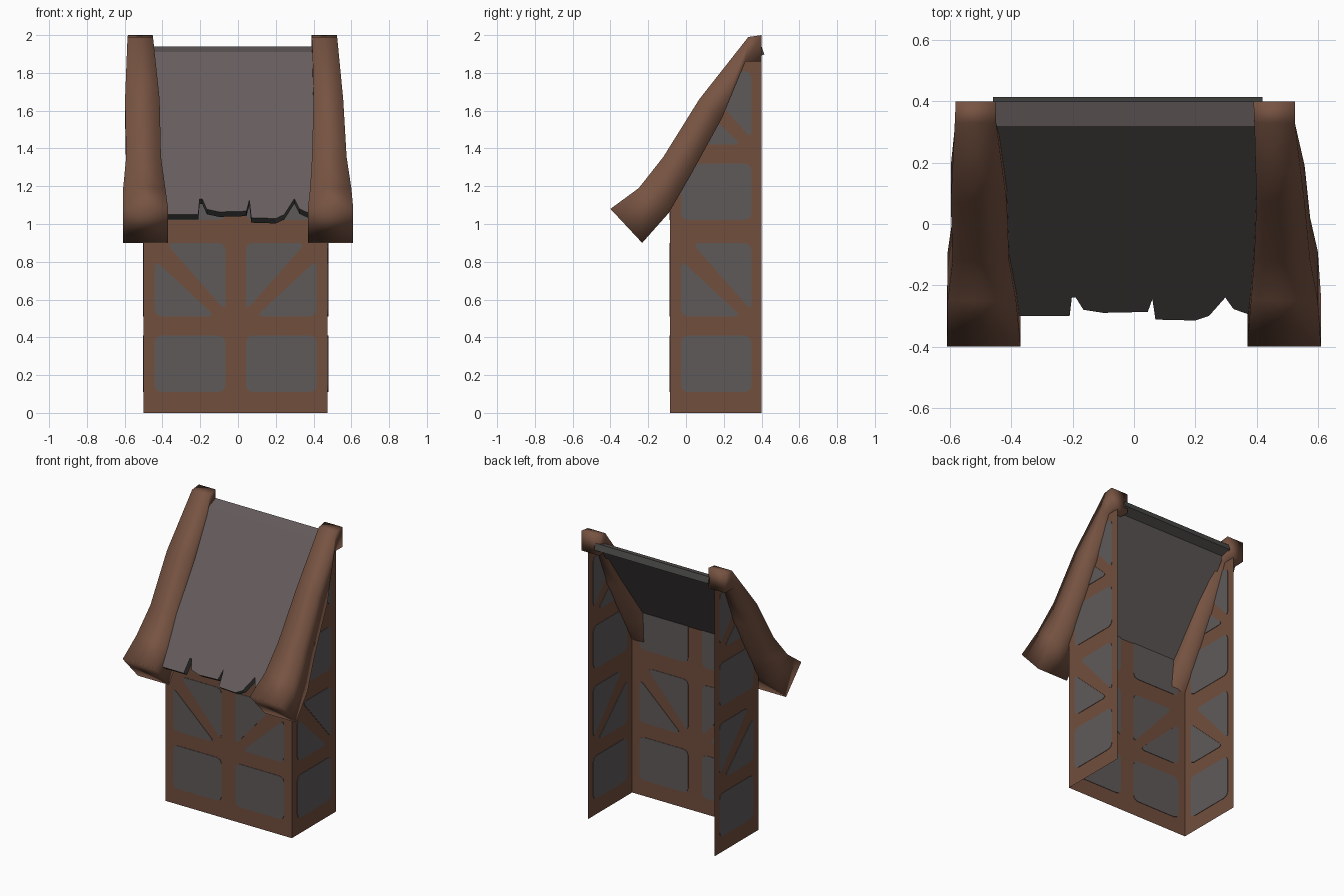
import bpy, bmesh
from mathutils import Vector

if "Cube" in bpy.data.objects:
    bpy.data.objects.remove(bpy.data.objects["Cube"])

X0, X1, YF, YB = -0.50, 0.475, -0.085, 0.40   # wall planes
SLOPE = 1.39                                  # roof pitch


def material(name, rgb):
    m = bpy.data.materials.new(name)
    m.diffuse_color = (*rgb, 1)
    m.use_nodes = True
    m.node_tree.nodes["Principled BSDF"].inputs["Base Color"].default_value = m.diffuse_color
    return m


TIMBER = material("timber_brown", (0.165, 0.077, 0.047))
PLASTER = material("plaster_grey", (0.116, 0.102, 0.101))
SLATE = material("roof_grey", (0.133, 0.110, 0.110))
EDGE = material("roof_edge_dark", (0.065, 0.068, 0.062))
BEAM = material("beam_brown", (0.185, 0.088, 0.055))


def finish(name, bm, *mats):
    me = bpy.data.meshes.new(name)
    bm.to_mesh(me)
    bm.free()
    ob = bpy.data.objects.new(name, me)
    bpy.context.collection.objects.link(ob)
    for m in mats:
        me.materials.append(m)
    return ob


def solidify(ob, thickness, offset):
    mod = ob.modifiers.new("thickness", "SOLIDIFY")
    mod.thickness, mod.offset = thickness, offset
    return mod


def add_face(bm, pts):
    return bm.faces.new([bm.verts.new(p) for p in pts])


def under_roof(y):
    return 1.02 + SLOPE * (y + 0.3)


# Walls: thin sheets, open at the back
bm = bmesh.new()
add_face(bm, [(X0, YF, 0), (X1, YF, 0), (X1, YF, under_roof(YF)), (X0, YF, under_roof(YF))])
finish("front_wall", bm, TIMBER)
for side, x in (("left", X0), ("right", X1)):
    bm = bmesh.new()
    pts = [(x, YF, 0), (x, YB, 0), (x, YB, 1.88), (x, 0.31, 1.86), (x, YF, under_roof(YF))]
    add_face(bm, pts if x > 0 else pts[::-1])
    finish(side + "_wall", bm, TIMBER)

# Plaster panels between the timbers: one repeating tile (u across, z up)
TILE = [
    [(.12, .11), (.89, .11), (.89, .41), (.12, .41)],
    [(.12, .51), (.78, .51), (.12, .81)],
    [(.24, .90), (.89, .90), (.89, .54)],
]


def panels(name, place):
    bm = bmesh.new()
    for row in (0, 0.91):
        for poly in TILE:
            add_face(bm, [place(u, z + row) for u, z in poly])
    bmesh.ops.bevel(bm, geom=bm.verts[:], offset=0.035, segments=2, profile=0.5,
                    affect='VERTICES', clamp_overlap=True)
    # trim whatever rises above the roof slope
    bmesh.ops.bisect_plane(bm, geom=bm.verts[:] + bm.edges[:] + bm.faces[:],
                           plane_co=(0, -0.3, 1.01), plane_no=(0, -SLOPE, 1), clear_outer=True)
    solidify(finish(name, bm, PLASTER), 0.006, 0)


HALF, DEPTH = (X1 - X0) / 2, YB - YF
panels("front_left_panels", lambda u, z: (X0 + HALF * u, YF, z))
panels("front_right_panels", lambda u, z: (X1 - HALF * u, YF, z))
panels("left_side_panels", lambda u, z: (X0, YF + DEPTH * u, z))
panels("right_side_panels", lambda u, z: (X1, YF + DEPTH * u, z))

# Roof slab with a broken lower edge
EAVE = [(-.46, -.30), (-.21, -.30), (-.203, -.24), (-.19, -.24), (-.165, -.28), (-.10, -.29),
        (.045, -.287), (.06, -.245), (.07, -.312), (.20, -.315), (.245, -.30), (.298, -.24),
        (.325, -.278), (.42, -.31)]
bm = bmesh.new()
f = add_face(bm, [(x, y, 1.05 + SLOPE * (y + 0.3)) for x, y in EAVE + [(.42, .32), (-.46, .32)]])
r, l = f.verts[-2], f.verts[-1] 
bm.faces.new([l, r, bm.verts.new((.42, YB, 1.94)), bm.verts.new((-.46, YB, 1.94))])
mod = solidify(finish("roof", bm, SLATE, EDGE), 0.045, -1)
mod.material_offset_rim = 1

# Heavy bent gable beams: (top y, z), (bottom y, z), left x-range, right x-range
STATIONS = [
    ((.40, 2.0), (.40, 1.86), (-.582, -.452), (.39, .525)),
    ((.33, 1.99), (.315, 1.86), (-.585, -.45), (.393, .525)),
    ((.07, 1.66), (.19, 1.56), (-.598, -.415), (.40, .557)),
    ((-.12, 1.355), (.02, 1.25), (-.592, -.408), (.392, .575)),
    ((-.25, 1.19), (-.09, 1.06), (-.608, -.385), (.382, .60)),
    ((-.40, 1.08), (-.232, .90), (-.61, -.37), (.37, .61)),
]
for side, k in (("left", 2), ("right", 3)):
    bm = bmesh.new()
    rings = []
    for s in STATIONS:
        (ty, tz), (by, bz), (a, b) = s[0], s[1], s[k]
        rings.append([bm.verts.new(p) for p in
                      ((a, ty, tz), (b, ty, tz), (b, by, bz), (a, by, bz))])
    for p, q in zip(rings, rings[1:]):
        for i in range(4):
            j = (i + 1) % 4
            bm.faces.new((p[i], p[j], q[j], q[i]))
    bm.faces.new(rings[0])
    bm.faces.new(rings[-1])
    bmesh.ops.recalc_face_normals(bm, faces=bm.faces[:])
    for f in bm.faces:
        f.smooth = True
    finish(side + "_gable_beam", bm, BEAM)
